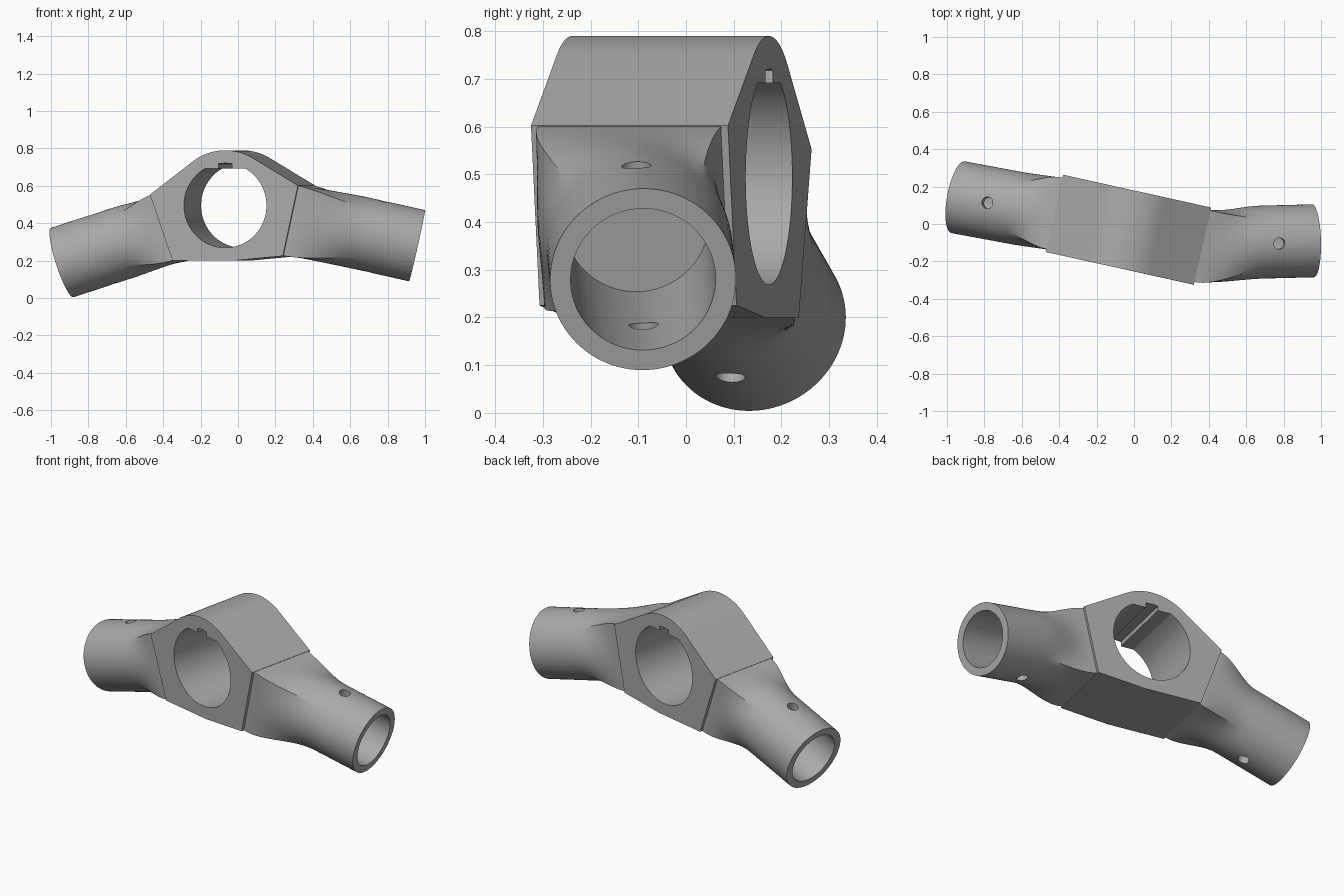
import bpy, bmesh, math
from mathutils import Vector

if "Cube" in bpy.data.objects:
    bpy.data.objects.remove(bpy.data.objects["Cube"], do_unlink=True)

GREY = (0.40, 0.40, 0.40, 1.0)
mat = bpy.data.materials.new("plain grey")
mat.use_nodes = True
mat.diffuse_color = GREY
mat.node_tree.nodes["Principled BSDF"].inputs["Base Color"].default_value = GREY

# Hub frame: U runs along the hub, V points to its back
YAW = math.radians(12.5)
U = Vector((math.cos(YAW), -math.sin(YAW), 0))
V = Vector((math.sin(YAW), math.cos(YAW), 0))
Z = Vector((0, 0, 1))
FRONT, BACK = -0.248, 0.175
BORE_U, BORE_Z, BORE_R, HUB_R = -0.015, 0.495, 0.226, 0.295


def hub_point(u, v, z):
    return U * u + V * v + Z * z


def loft(name, rings):
    """Closed solid through a list of equal-length rings."""
    bm = bmesh.new()
    loops = [[bm.verts.new(p) for p in ring] for ring in rings]
    n = len(loops[0])
    for a, b in zip(loops, loops[1:]):
        for i in range(n):
            j = (i + 1) % n
            bm.faces.new((a[i], a[j], b[j], b[i]))
    bm.faces.new(loops[0])
    bm.faces.new(loops[-1])
    bmesh.ops.recalc_face_normals(bm, faces=bm.faces)
    me = bpy.data.meshes.new(name)
    bm.to_mesh(me)
    bm.free()
    me.materials.append(mat)
    ob = bpy.data.objects.new(name, me)
    bpy.context.collection.objects.link(ob)
    return ob


def extrude(name, profile, v0, v1):
    return loft(name, [[hub_point(u, v, z) for u, z in profile] for v in (v0, v1)])


def circle(c, side, up, r, n=96):
    return [c + (side * math.cos(k) + up * math.sin(k)) * r
            for k in (2 * math.pi * i / n for i in range(n))]


def select_only(ob):
    bpy.ops.object.select_all(action='DESELECT')
    ob.select_set(True)
    bpy.context.view_layer.objects.active = ob


def cut(ob, cutter):
    select_only(ob)
    mod = ob.modifiers.new("cut", 'BOOLEAN')
    mod.operation, mod.solver, mod.object = 'DIFFERENCE', 'EXACT', cutter
    bpy.ops.object.modifier_apply(modifier=mod.name)
    bpy.data.objects.remove(cutter, do_unlink=True)


def finish(ob):
    select_only(ob)
    bpy.ops.object.shade_smooth_by_angle(angle=math.radians(30))


# Hub: rounded top, sloping shoulders, slightly bent underside
left_low, left_high = (-0.304, 0.20), (-0.427, 0.553)
right_low, right_high = (0.30, 0.225), (0.383, 0.602)
arc = [(BORE_U + HUB_R * math.cos(math.radians(a)), BORE_Z + HUB_R * math.sin(math.radians(a)))
       for a in [58.5 + i * (127 - 58.5) / 24 for i in range(25)]]
hub = extrude("hub", [left_low, (0.024, 0.20), right_low, right_high] + arc + [left_high], FRONT, BACK)

# Bore with a flat-bottomed rib at the top, split by a keyway slot
FLAT, SLOT = 0.692 - BORE_Z, 0.036
half = math.asin(FLAT / BORE_R)
slot = math.acos(SLOT / BORE_R)
bore = [(BORE_R * math.cos(a), BORE_R * math.sin(a))
        for a in [math.pi - half + i * (math.pi + 2 * half) / 96 for i in range(97)]]
bore.append((SLOT, FLAT))
bore += [(BORE_R * math.cos(a), BORE_R * math.sin(a))
         for a in [slot + i * (math.pi - 2 * slot) / 8 for i in range(9)]]
bore.append((-SLOT, FLAT))
cut(hub, extrude("bore_cutter", [(BORE_U + x, BORE_Z + z) for x, z in bore], FRONT - 0.1, BACK + 0.1))
finish(hub)


def make_arm(name, low, high, end, direction, blend_end, roll):
    """Tube socket whose root blends from the square hub side to a circle."""
    d = Vector(direction).normalized()
    up = Z + V * roll
    up = (up - d * up.dot(d)).normalized()
    side = up.cross(d) * (1 if d.x > 0 else -1)
    end = Vector(end)
    # Square root on the hub's side face
    mid_v = (FRONT + BACK) / 2
    lo, hi = hub_point(low[0], mid_v, low[1]), hub_point(high[0], mid_v, high[1])
    root, rise = (lo + hi) / 2, (hi - lo).normalized()
    out = V.cross(rise) * (1 if V.cross(rise).dot(d) > 0 else -1)
    a, b = 0.196, (hi - lo).length / 2 * 0.99
    square = []
    for i in range(96):
        k = 2 * math.pi * i / 96
        c, s = math.cos(k), math.sin(k)
        m = max(abs(c), abs(s))
        square.append(root + V * (a * c / m) + rise * (b * s / m))
    start = end - d * blend_end
    round_ring = circle(start, side, up, 0.195)
    length = (start - root).length
    rings = [[p - out * 0.03 for p in square]]
    for step in range(17):
        t = step / 16
        h0, h1 = 2 * t**3 - 3 * t**2 + 1, 3 * t**2 - 2 * t**3
        g0, g1 = t**3 - 2 * t**2 + t, t**3 - t**2
        rings.append([p * h0 + q * h1 + out * (g0 * length) + d * (g1 * length)
                      for p, q in zip(square, round_ring)])
    rings.append(circle(end, side, up, 0.195))
    arm = loft(name, rings)
    # Blind socket, then the pin hole through both walls
    cut(arm, loft("socket_cutter", [circle(end + d * s, side, up, 0.152) for s in (-0.56, 0.1)]))
    pin = end - d * 0.228
    cut(arm, loft("pin_cutter", [circle(pin + up * h, side, d, 0.031, 32) for h in (-0.3, 0.3)]))
    finish(arm)


make_arm("left_arm", right_low, right_high, (0.957, -0.09, 0.28), (1, 0.025, -0.224), 0.28, -0.05)
make_arm("right_arm", left_low, left_high, (-0.94, 0.143, 0.19), (-1, 0.185, -0.325), 0.33, 0.0)
